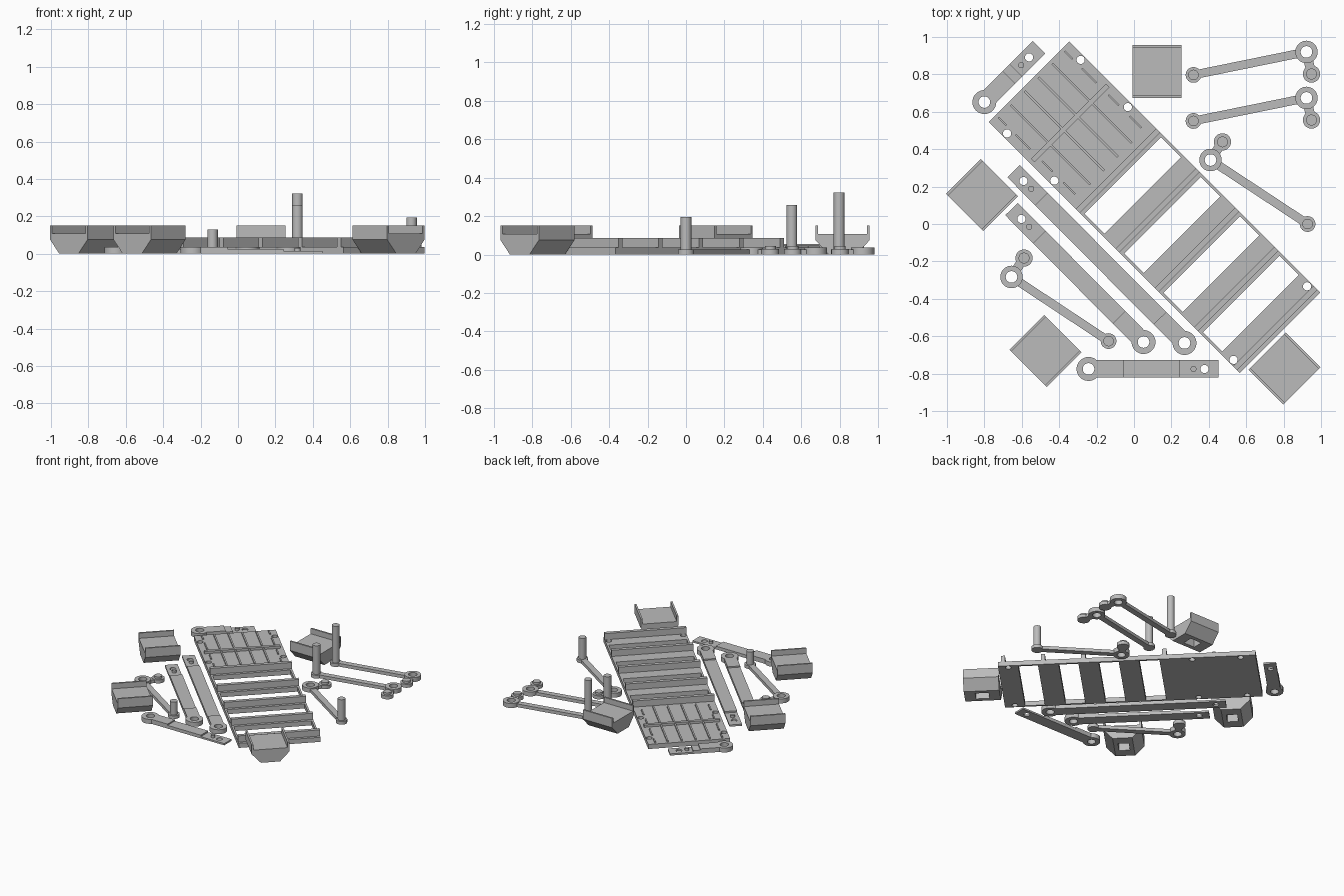
import bpy, bmesh, math
from mathutils import Vector, Matrix

if "Cube" in bpy.data.objects:
    bpy.data.objects.remove(bpy.data.objects["Cube"])

grey = bpy.data.materials.new("plain_grey")
grey.diffuse_color = (0.5, 0.5, 0.5, 1)
grey.use_nodes = True
grey.node_tree.nodes["Principled BSDF"].inputs["Base Color"].default_value = grey.diffuse_color
D45 = math.radians(45)


def circle(x, y, r, n=32):
    return [(x + r * math.cos(2 * math.pi * i / n), y + r * math.sin(2 * math.pi * i / n)) for i in range(n)]


def rect(x0, x1, y0, y1):
    return [(x0, y0), (x1, y0), (x1, y1), (x0, y1)]


def plate(name, loops, z0, z1, matrix=Matrix()):
    """Extrude an outline (first loop) with holes (other loops) from z0 to z1."""
    cu = bpy.data.curves.new(name, 'CURVE')
    cu.dimensions, cu.fill_mode, cu.extrude = '2D', 'BOTH', (z1 - z0) / 2
    for pts in loops:
        sp = cu.splines.new('POLY')
        sp.points.add(len(pts) - 1)
        for p, (x, y) in zip(sp.points, pts):
            p.co = (x, y, 0, 1)
        sp.use_cyclic_u = True
    tmp = bpy.data.objects.new(name + "_outline", cu)
    bpy.context.collection.objects.link(tmp)
    deps = bpy.context.evaluated_depsgraph_get()
    me = bpy.data.meshes.new_from_object(tmp.evaluated_get(deps))
    bpy.data.objects.remove(tmp)
    bpy.data.curves.remove(cu)
    bm = bmesh.new()
    bm.from_mesh(me)
    bmesh.ops.remove_doubles(bm, verts=bm.verts, dist=1e-5)
    bmesh.ops.recalc_face_normals(bm, faces=bm.faces)
    bm.transform(matrix @ Matrix.Translation((0, 0, (z0 + z1) / 2)))
    for f in bm.faces:
        f.smooth = True
    bm.to_mesh(me)
    bm.free()
    me.set_sharp_from_angle(angle=math.radians(30))
    me.materials.clear()
    me.materials.append(grey)
    ob = bpy.data.objects.new(name, me)
    bpy.context.collection.objects.link(ob)
    return ob


def place(x, y, angle):
    return Matrix.Translation((x, y, 0)) @ Matrix.Rotation(angle, 4, 'Z')


# --- ladder frame: solid deck at one end, open windows between cross strips
F = place(0.11, 0.089, -D45)
L, W = 0.949, 0.305
windows = [(-0.24, -0.09), (0.06, 0.207), (0.357, 0.502), (0.655, 0.8)]
loops = [rect(-L, L, -W, W)]
loops += [rect(a, b, -W + 0.015, W - 0.015) for a, b in windows]
loops += [circle(u, s * 0.278, 0.022, 24) for u in (-0.837, -0.48, 0.875) for s in (-1, 1)]
plate("ladder_frame", loops, 0, 0.037, F)

# upright rib on every cross strip
for end in (-0.24, 0.06, 0.357, 0.655, L):
    plate("cross_rib", [rect(end - 0.052, end - 0.022, -W, W)], 0.037, 0.087, F)

# deck details: long thin ribs, short edge ribs, cross rod
for v in (-0.157, -0.052, 0.052, 0.157):
    plate("deck_rib", [rect(-0.93, -0.33, v - 0.006, v + 0.006)], 0.037, 0.048, F)
for s in (-1, 1):
    for a, b in ((-0.93, -0.87), (-0.8, -0.69), (-0.6, -0.52), (-0.44, -0.35)):
        plate("edge_rib", [rect(a, b, s * 0.25 - 0.005, s * 0.25 + 0.005)], 0.037, 0.046, F)
plate("cross_rod", [rect(-0.651, -0.625, -0.283, 0.283)], 0.037, 0.056, F)


# --- trays: two side walls, tapered underside with a square pocket
def tray(x, y, wall_angle):
    h, t, b, n = 0.141, 0.014, 0.072, 0.04
    top = [(b, 0), (h, 0.075), (h, 0.15), (h - t, 0.15), (h - t, 0.107)]
    right = top + [(-px, pz) for px, pz in reversed(top)]
    notched = right + [(-n, 0), (-n, 0.07), (n, 0.07), (n, 0)]
    M = place(x, y, wall_angle) @ Matrix.Rotation(math.pi / 2, 4, 'X')
    for outline, a, c in ((right, -0.131, -0.05), (notched, -0.05, 0.05), (right, 0.05, 0.131)):
        plate("tray", [outline], a, c, M)


tray(0.123, 0.815, 2 * D45)
tray(-0.812, 0.155, -D45)
tray(-0.473, -0.679, -D45)
tray(0.805, -0.773, D45)


# --- flat arms: eye at one end, stepped down to a thin drilled end with a pin
def flat_arm(x, y, ex, ey, thin=0.21):
    d = Vector((ex - x, ey - y))
    n, w, R = d.length, 0.047, 0.064
    M = place(x, y, math.atan2(d.y, d.x))
    a0 = math.asin(w / R)
    arc = [a0 + (2 * math.pi - 2 * a0) * i / 28 for i in range(29)]
    eye = [(R * math.cos(a), R * math.sin(a)) for a in arc] + [(0.187, -w), (0.187, w)]
    plate("arm_eye", [eye, circle(0, 0, 0.031)], 0, 0.036, M)
    plate("arm_middle", [rect(0.187, n - thin, -w, w)], 0, 0.026, M)
    plate("arm_end", [rect(n - thin, n, -w, w), circle(n - 0.075, 0, 0.022, 24)], 0, 0.014, M)
    plate("arm_pin", [circle(n - 0.134, 0, 0.016, 24)], 0.014, 0.032, M)


flat_arm(-0.80, 0.652, -0.508, 0.944, 0.173)
flat_arm(-0.243, -0.775, 0.452, -0.775)
flat_arm(0.051, -0.631, -0.655, 0.08)
flat_arm(0.27, -0.636, -0.644, 0.283)


# --- crank links: eye, slim bar to a post, short neck to a pin disc
def crank(eye, post, pin, height):
    d = Vector(post) - Vector(eye)
    n, w, R, r = d.length, 0.023, 0.06, 0.042
    M = place(*eye, math.atan2(d.y, d.x))
    a, b = math.asin(w / R), math.asin(w / r)
    out = [(R * math.cos(t), R * math.sin(t))
           for t in (a + (2 * math.pi - 2 * a) * i / 28 for i in range(29))]
    out += [(n - r * math.cos(t), -r * math.sin(t))
            for t in (b + (2 * math.pi - 2 * b) * i / 24 for i in range(25))]
    plate("crank_link", [out, circle(0, 0, 0.031)], 0, 0.026, M)
    plate("crank_eye_collar", [circle(0, 0, R), circle(0, 0, 0.031)], 0.026, 0.036, M)
    plate("crank_post", [circle(n, 0, 0.028)], 0.026, height, M)
    e = Vector(pin) - Vector(eye)
    N = place(*eye, math.atan2(e.y, e.x))
    plate("crank_neck", [rect(0.045, e.length, -0.025, 0.025)], 0, 0.026, N)
    plate("pin_disc", [circle(e.length, 0, 0.046)], 0, 0.028, N)
    plate("disc_pin", [circle(e.length, 0, 0.029)], 0.028, 0.045, N)


crank((0.922, 0.92), (0.318, 0.797), (0.949, 0.802), 0.322)
crank((0.922, 0.674), (0.318, 0.551), (0.949, 0.556), 0.258)
crank((0.409, 0.342), (0.928, 0.0), (0.473, 0.439), 0.195)
crank((-0.655, -0.283), (-0.136, -0.626), (-0.588, -0.182), 0.13)
